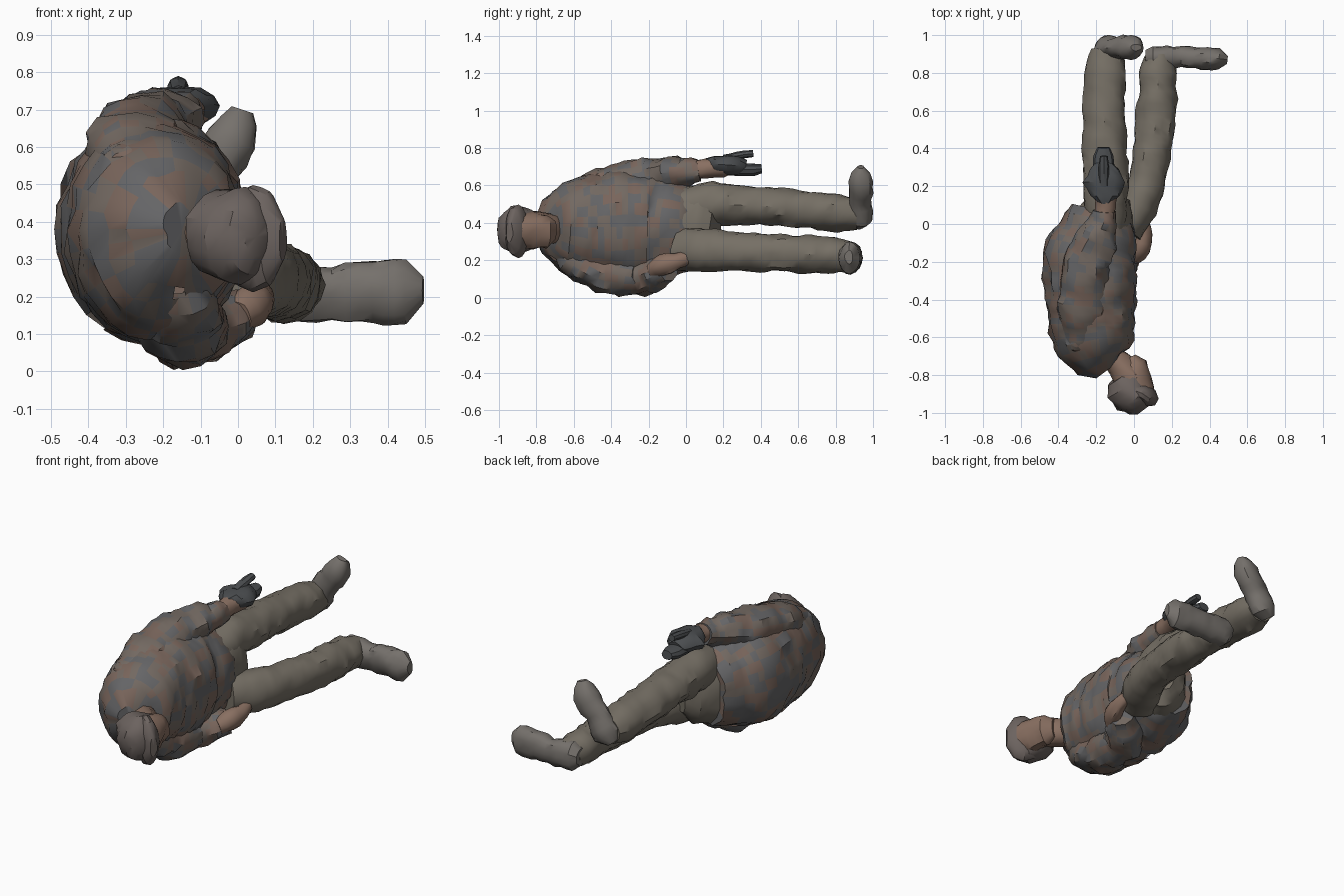
import bpy, bmesh, math
from mathutils import Vector, noise
from mathutils.bvhtree import BVHTree

mats = {}


def mat(name, col):
    if name not in mats:
        mats[name] = bpy.data.materials.new(name)
        mats[name].diffuse_color = (*col, 1)
    return mats[name]


JACKET = [mat("jacket_brown", (0.17, 0.14, 0.12)), mat("jacket_grey", (0.13, 0.13, 0.135)),
          mat("jacket_rust", (0.19, 0.13, 0.105))]
TROUSERS = [mat("trousers", (0.18, 0.16, 0.13))]
SKIN = [mat("skin", (0.25, 0.16, 0.12))]
SHOE = [mat("shoe", (0.18, 0.165, 0.15))]
CAP = [mat("cap", (0.15, 0.125, 0.115))]
METAL = [mat("metal", (0.07, 0.075, 0.08))]
parts = []


def tube(name, stations, materials, rough=0.014, sides=16, step=0.035):
    """Rumpled tube through stations (x, y, z, side radius, up radius)."""
    pts = []
    for a, b in zip(stations, stations[1:]):
        n = max(1, round((Vector(b[:3]) - Vector(a[:3])).length / step))
        pts += [[p + (q - p) * i / n for p, q in zip(a, b)] for i in range(n)]
    pts.append(list(stations[-1]))
    bm = bmesh.new()
    rings = []
    for i, p in enumerate(pts):
        t = Vector(pts[min(i + 1, len(pts) - 1)][:3]) - Vector(pts[max(i - 1, 0)][:3])
        t.normalize()
        side = t.cross(Vector((0, 0, 1))).normalized()
        up = side.cross(t)
        ring = []
        for k in range(sides):
            a = 2 * math.pi * k / sides
            d = side * math.cos(a) * p[3] + up * math.sin(a) * p[4]
            c = Vector(p[:3]) + d
            c += d.normalized() * (noise.noise(c * 13) + 0.6 * noise.noise(c * 31)) * rough
            c.z = max(c.z, 0)
            ring.append(bm.verts.new(c))
        rings.append(ring)
    for r, s in zip(rings, rings[1:]):
        for k in range(sides):
            bm.faces.new((r[k], r[(k + 1) % sides], s[(k + 1) % sides], s[k]))
    for r in (rings[0], rings[-1]):
        bmesh.ops.poke(bm, faces=[bm.faces.new(r)])
    bmesh.ops.recalc_face_normals(bm, faces=bm.faces)
    # mottled cloth where several colours are given
    if len(materials) > 1:
        for f in bm.faces:
            v = noise.noise(f.calc_center_median() * 15)
            f.material_index = 1 if v > 0.1 else 2 if v < -0.2 else 0
    parts.append((name, bm, materials, BVHTree.FromBMesh(bm)))


def inside(tree, p):
    """True when p lies below the skin of a closed part."""
    co, normal, _, _ = tree.find_nearest(p)
    return (p - co).dot(normal) < -0.012


# jacket body
tube("jacket", [(-.15, -.78, .38, .06, .07), (-.18, -.74, .38, .13, .16),
                (-.20, -.66, .38, .205, .235), (-.22, -.55, .375, .225, .28),
                (-.23, -.35, .38, .245, .31), (-.235, -.18, .38, .255, .29),
                (-.20, -.05, .37, .21, .25), (-.19, .03, .37, .185, .225),
                (-.18, .07, .37, .15, .19)],
     JACKET, rough=.024, sides=30)
# hips
tube("hips", [(-.17, -.08, .37, .15, .20), (-.15, .04, .37, .155, .21),
              (-.11, .11, .37, .12, .20), (-.08, .16, .37, .06, .13)], TROUSERS, sides=18)

# sleeves
tube("upper_sleeve", [(-.24, -.67, .48, .04, .05), (-.26, -.62, .52, .10, .09),
                      (-.27, -.45, .585, .135, .11), (-.25, -.20, .64, .13, .105),
                      (-.20, -.09, .665, .105, .09), (-.16, .01, .67, .075, .07),
                      (-.155, .07, .68, .06, .06)], JACKET, rough=.022)
tube("lower_sleeve", [(-.16, -.67, .28, .04, .05), (-.16, -.62, .22, .10, .09),
                      (-.16, -.45, .135, .125, .11), (-.13, -.24, .105, .11, .10),
                      (-.05, -.15, .13, .09, .08), (.01, -.10, .15, .065, .06)],
     JACKET, rough=.022)
# hands
tube("gripping_hand", [(-.155, .03, .68, .05, .05), (-.15, .12, .69, .055, .05),
                       (-.15, .20, .70, .07, .055), (-.15, .25, .70, .04, .03)], SKIN)
tube("resting_hand", [(.0, -.18, .15, .04, .04), (.04, -.13, .17, .05, .055),
                      (.06, -.05, .19, .04, .045), (.06, .02, .22, .02, .03)], SKIN)

# handgun: wide receiver, barrel, sight and muzzle
tube("gun_receiver", [(-.155, .11, .71, .03, .03), (-.155, .15, .715, .08, .045),
                      (-.155, .22, .71, .11, .055), (-.155, .29, .705, .075, .05),
                      (-.155, .32, .70, .05, .04)], METAL, sides=12)
tube("gun_barrel", [(-.16, .26, .685, .06, .035), (-.16, .36, .685, .055, .035),
                    (-.16, .405, .69, .035, .025)], METAL, sides=10, rough=.004)
tube("gun_sight", [(-.16, .20, .745, .025, .02), (-.16, .31, .765, .03, .02),
                   (-.16, .36, .77, .02, .018)], METAL, sides=8, rough=.004)

# legs
tube("upper_leg", [(-.15, -.02, .48, .11, .11), (-.15, .15, .50, .12, .12),
                   (-.155, .40, .49, .115, .10), (-.155, .60, .475, .11, .10),
                   (-.15, .82, .455, .105, .10), (-.14, .92, .45, .085, .085)], TROUSERS)
tube("lower_leg", [(-.06, -.02, .26, .11, .12), (.02, .10, .25, .11, .115),
                   (.07, .22, .25, .10, .105), (.10, .40, .24, .10, .10),
                   (.12, .60, .235, .105, .10), (.13, .80, .225, .095, .095),
                   (.13, .89, .215, .075, .08)], TROUSERS)
# shoes
tube("upper_shoe", [(-.18, .925, .39, .04, .04), (-.15, .93, .43, .067, .08),
                    (-.08, .935, .53, .06, .075), (-.015, .935, .62, .065, .07),
                    (.0, .935, .67, .05, .05), (.01, .935, .70, .02, .03)], SHOE)
tube("lower_shoe", [(.06, .88, .215, .04, .05), (.10, .88, .215, .065, .085),
                    (.25, .885, .21, .055, .07), (.36, .88, .215, .06, .09),
                    (.45, .875, .215, .055, .085), (.495, .87, .215, .02, .04)], SHOE)

# neck and slanting head
tube("neck", [(-.14, -.68, .37, .06, .08), (-.07, -.75, .37, .075, .085),
              (-.02, -.82, .37, .085, .09)], SKIN)
tube("head", [(-.02, -.705, .36, .03, .05), (.0, -.745, .36, .07, .085),
              (.01, -.82, .36, .085, .095), (.01, -.90, .36, .10, .10)], SKIN)
# cap with crown and brim
tube("cap_crown", [(-.08, -.81, .375, .07, .08), (-.05, -.85, .37, .115, .115),
                   (.0, -.92, .36, .105, .13), (.035, -.965, .36, .075, .10),
                   (.05, -.985, .36, .04, .05)], CAP, sides=18)
tube("cap_brim", [(-.03, -.87, .355, .04, .11), (.04, -.895, .355, .055, .142),
                  (.085, -.925, .355, .05, .125), (.12, -.945, .355, .02, .06)],
     CAP, sides=16, rough=.008)

# trim faces buried in neighbouring parts, then make the objects
for name, bm, materials, own in parts:
    others = [p[3] for p in parts if p[3] is not own]
    hidden = {v for v in bm.verts if any(inside(t, v.co) for t in others)}
    bmesh.ops.delete(bm, geom=[f for f in bm.faces if all(v in hidden for v in f.verts)],
                     context='FACES')
    me = bpy.data.meshes.new(name)
    bm.to_mesh(me)
    bm.free()
    for m in materials:
        me.materials.append(m)
    ob = bpy.data.objects.new(name, me)
    bpy.context.collection.objects.link(ob)
    bpy.context.view_layer.objects.active = ob
    ob.select_set(True)
    bpy.ops.object.shade_smooth_by_angle(angle=math.radians(35))
    ob.select_set(False)
